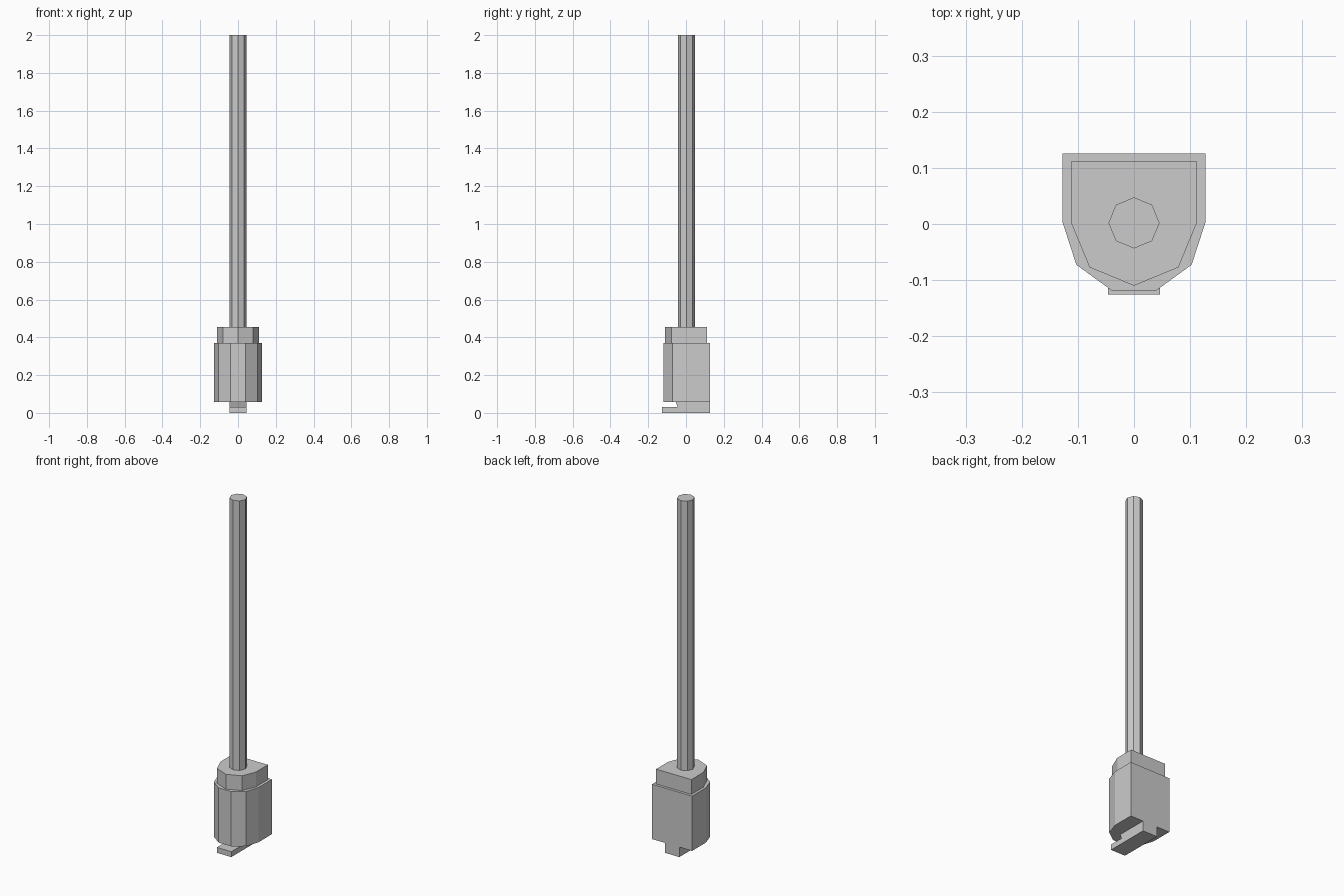
import bpy
import bmesh
from math import sin, cos, pi
from mathutils import Vector

if "Cube" in bpy.data.objects:
    bpy.data.objects.remove(bpy.data.objects["Cube"])

CY = 0.002      # shared axis of the rod and rounded fronts
BACK = 0.126


def extrude(name, points, direction):
    """Solid made by extruding a planar outline along a direction."""
    bm = bmesh.new()
    face = bm.faces.new([bm.verts.new(p) for p in points])
    res = bmesh.ops.extrude_face_region(bm, geom=[face], use_keep_orig=True)
    moved = [g for g in res["geom"] if isinstance(g, bmesh.types.BMVert)]
    bmesh.ops.translate(bm, verts=moved, vec=Vector(direction))
    bmesh.ops.recalc_face_normals(bm, faces=bm.faces)
    mesh = bpy.data.meshes.new(name)
    bm.to_mesh(mesh)
    bm.free()
    obj = bpy.data.objects.new(name, mesh)
    bpy.context.collection.objects.link(obj)
    return obj


def d_block(name, r, segments, back, z0, z1):
    """Block with a square back and a faceted round front."""
    front = [(-r * cos(pi * i / segments), CY - r * sin(pi * i / segments), z0)
             for i in range(segments + 1)]
    return extrude(name, front + [(r, back, z0), (-r, back, z0)], (0, 0, z1 - z0))


# Main housing and narrower collar
d_block("housing", 0.127, 5, BACK, 0.057, 0.371)
d_block("collar", 0.112, 4, 0.111, 0.371, 0.456)

# Octagonal rod
rod = [(0.0455 * cos(pi * i / 4), CY + 0.0455 * sin(pi * i / 4), 0.456) for i in range(8)]
extrude("rod", rod, (0, 0, 2.0 - 0.456))

# Foot with a forward hook, drawn as a side profile
profile = [(-0.126, 0), (BACK, 0), (BACK, 0.057), (-0.054, 0.057),
           (-0.044, 0.031), (-0.126, 0.031)]
extrude("hooked_foot", [(-0.046, y, z) for y, z in profile], (0.092, 0, 0))
